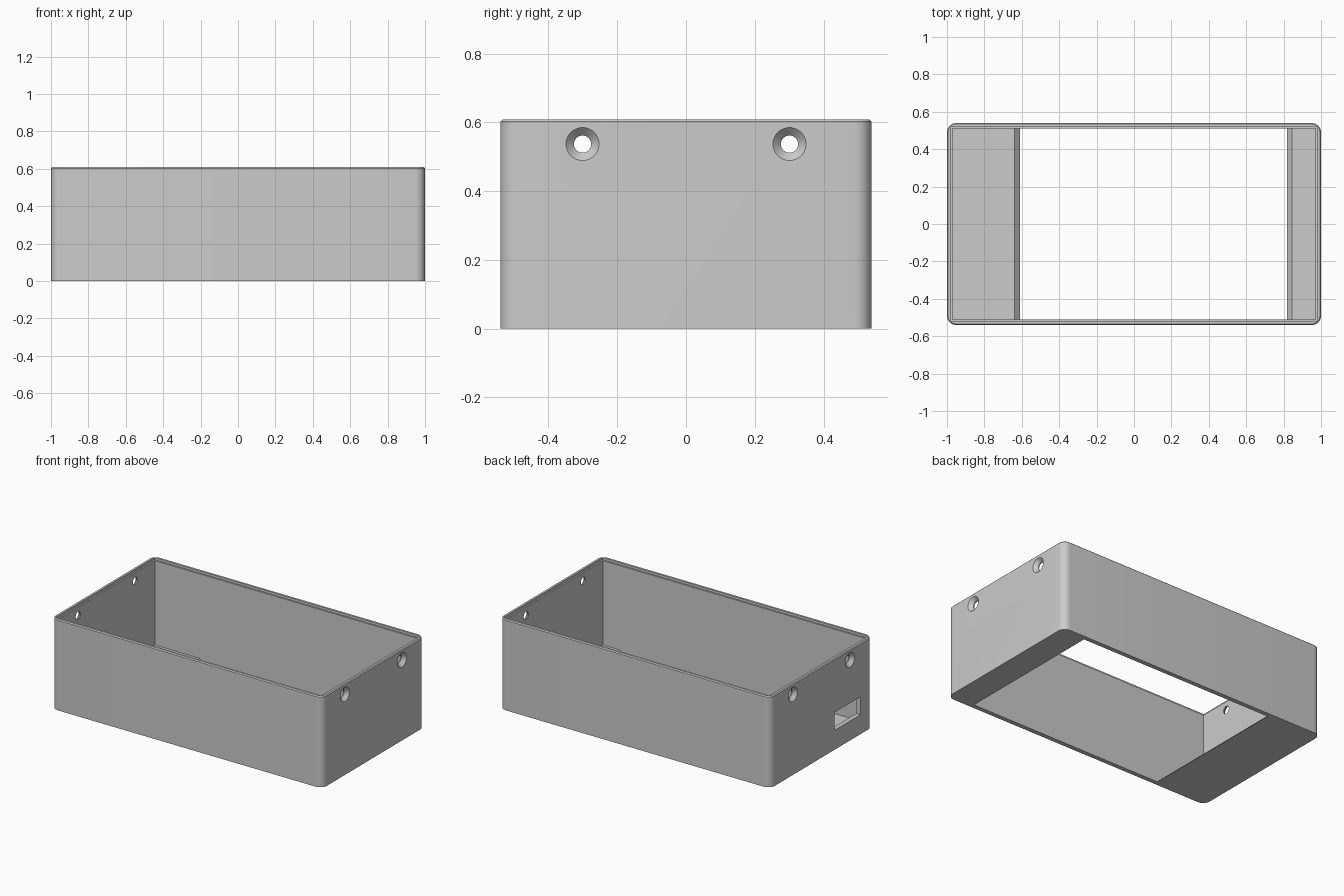
import bpy, bmesh, math

old = bpy.data.objects.get("Cube")
if old:
    bpy.data.objects.remove(old, do_unlink=True)

HX, HY, H = 1.0, 0.54, 0.608      # outer half sizes and height
WALL, LIP, FLOOR = 0.03, 0.02, 0.03

grey = bpy.data.materials.new("light grey plastic")
grey.use_nodes = True
colour = (0.6, 0.6, 0.6, 1)
grey.diffuse_color = colour
grey.node_tree.nodes["Principled BSDF"].inputs["Base Color"].default_value = colour


def loft(name, rings):
    """Closed solid skinned through rings of equal point count."""
    bm = bmesh.new()
    loops = [[bm.verts.new(p) for p in ring] for ring in rings]
    n = len(loops[0])
    for a, b in zip(loops, loops[1:]):
        for i in range(n):
            j = (i + 1) % n
            bm.faces.new((a[i], a[j], b[j], b[i]))
    bm.faces.new(loops[0])
    bm.faces.new(loops[-1])
    bmesh.ops.recalc_face_normals(bm, faces=bm.faces)
    mesh = bpy.data.meshes.new(name)
    bm.to_mesh(mesh)
    bm.free()
    mesh.materials.append(grey)
    ob = bpy.data.objects.new(name, mesh)
    bpy.context.collection.objects.link(ob)
    return ob


def rounded(hx, hy, r, z, steps=10):
    pts = []
    for k, (sx, sy) in enumerate(((1, 1), (-1, 1), (-1, -1), (1, -1))):
        for i in range(steps + 1):
            a = math.pi / 2 * (k + i / steps)
            pts.append((sx * (hx - r) + r * math.cos(a),
                        sy * (hy - r) + r * math.sin(a), z))
    return pts


def rect(x0, x1, y0, y1, z):
    return [(x0, y0, z), (x1, y0, z), (x1, y1, z), (x0, y1, z)]


def circle(x, y, z, r, n=40):
    return [(x, y + r * math.cos(2 * math.pi * i / n),
             z + r * math.sin(2 * math.pi * i / n)) for i in range(n)]


# Outer body with rounded upright corners and a fine bevel on the rim
C = 0.006
box = loft("enclosure_shell", [rounded(HX, HY, 0.05, 0),
                               rounded(HX, HY, 0.05, H - C),
                               rounded(HX - C, HY - C, 0.05 - C, H)])
cutters = []

# Inside space, with the sloped-edge opening through the floor
ix, iy = HX - WALL, HY - WALL
profile = [(-0.58, -FLOOR), (-0.64, FLOOR), (-ix, FLOOR), (-ix, 1),
           (ix, 1), (ix, FLOOR), (0.845, FLOOR), (0.79, -FLOOR)]
cutters.append(loft("cavity_cutter",
                    [[(x, y, z) for x, z in profile] for y in (-iy, iy)]))

# Step around the inside of the rim
lx, ly = HX - LIP, HY - LIP
cutters.append(loft("lip_cutter", [rect(-lx, lx, -ly, ly, z) for z in (H - 0.015, 1)]))

# Countersunk screw holes in both end walls
for s in (-1, 1):
    for y in (-0.301, 0.301):
        cutters.append(loft("screw_hole_cutter", [
            circle(s * x, y, 0.537, r)
            for x, r in ((0.94, 0.025), (0.977, 0.025), (1, 0.048), (1.02, 0.068))]))

# Connector slot in the right end wall
cutters.append(loft("slot_cutter",
                    [rect(-1.05, -0.93, -0.41, -0.14, z) for z in (0.13, 0.25)]))

# Cut the body and discard the cutters
for cutter in cutters:
    cutter.hide_render = True
    mod = box.modifiers.new(cutter.name, "BOOLEAN")
    mod.operation, mod.solver, mod.object = "DIFFERENCE", "EXACT", cutter
bpy.context.view_layer.update()
result = bpy.data.meshes.new_from_object(
    box.evaluated_get(bpy.context.evaluated_depsgraph_get()))
box.modifiers.clear()
box.data = result
for cutter in cutters:
    bpy.data.objects.remove(cutter, do_unlink=True)

bpy.ops.object.select_all(action="DESELECT")
box.select_set(True)
bpy.context.view_layer.objects.active = box
bpy.ops.object.shade_smooth_by_angle(angle=math.radians(25))
